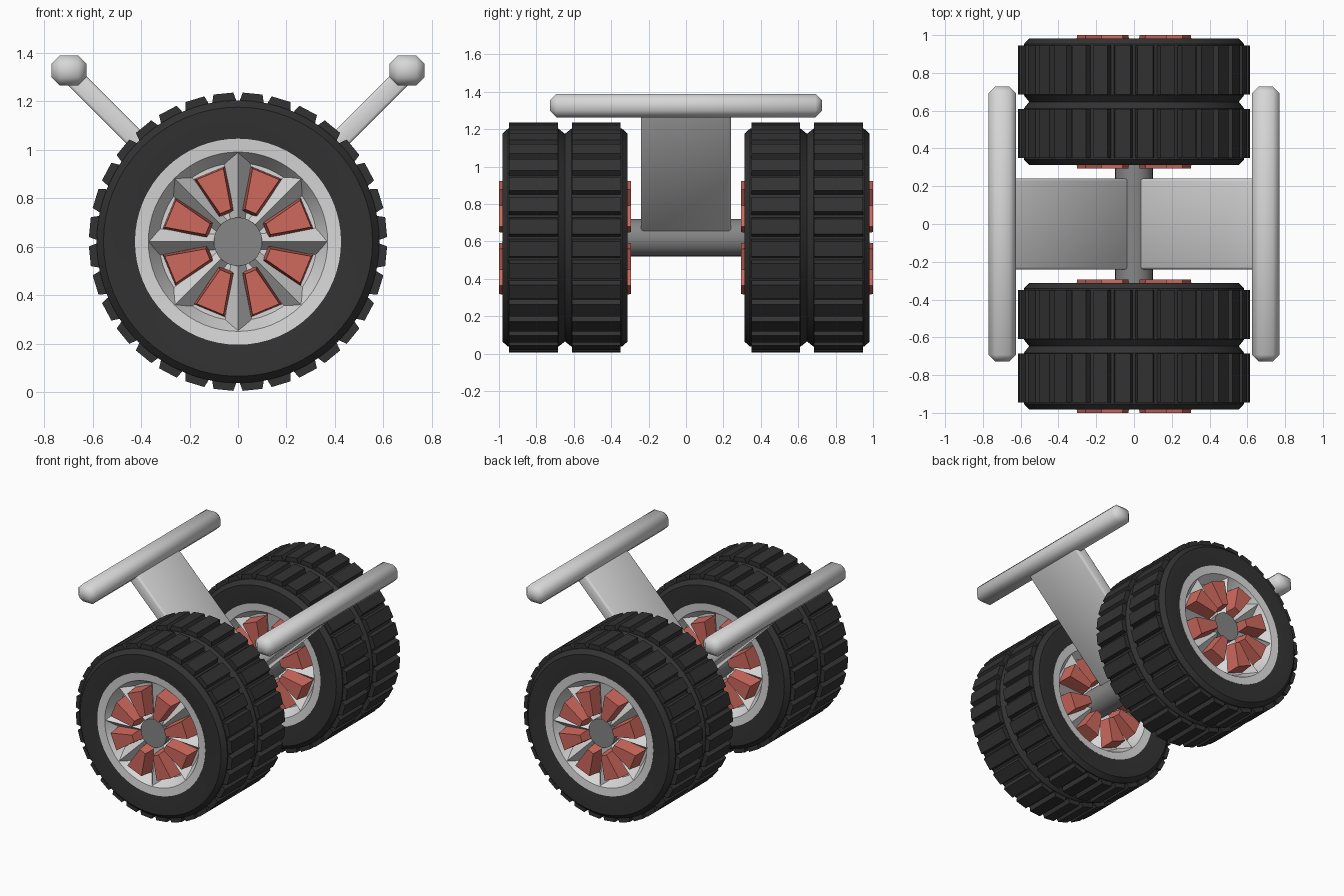
import bpy, bmesh, math
from mathutils import Matrix, Vector

if "Cube" in bpy.data.objects:
    bpy.data.objects.remove(bpy.data.objects["Cube"])

AXLE_Z = 0.62
WHEEL_Y = 0.647


def material(name, rgb):
    m = bpy.data.materials.new(name)
    m.diffuse_color = (*rgb, 1)
    m.use_nodes = True
    m.node_tree.nodes["Principled BSDF"].inputs["Base Color"].default_value = m.diffuse_color
    return m


RUBBER = material("black rubber", (0.032, 0.032, 0.032))
LIGHT = material("light grey metal", (0.68, 0.68, 0.68))
DARK = material("mid grey metal", (0.24, 0.24, 0.24))
RED = material("soft red", (0.62, 0.14, 0.11))


def finish(name, bm, mat, smooth=None):
    bmesh.ops.recalc_face_normals(bm, faces=bm.faces)
    me = bpy.data.meshes.new(name)
    bm.to_mesh(me)
    bm.free()
    ob = bpy.data.objects.new(name, me)
    bpy.context.collection.objects.link(ob)
    me.materials.append(mat)
    if smooth:
        bpy.ops.object.select_all(action='DESELECT')
        ob.select_set(True)
        bpy.context.view_layer.objects.active = ob
        bpy.ops.object.shade_smooth_by_angle(angle=math.radians(smooth))
    return ob


def lathe(name, profile, mat, y, steps=64, smooth=30):
    """Spin a closed (radius, y) profile around the axle."""
    bm = bmesh.new()
    rings = []
    for i in range(steps):
        a = math.tau * i / steps
        rings.append([bm.verts.new((r * math.cos(a), y + w, AXLE_Z + r * math.sin(a)))
                      for r, w in profile])
    n = len(profile)
    for i in range(steps):
        p, q = rings[i], rings[(i + 1) % steps]
        for j in range(n):
            k = (j + 1) % n
            bm.faces.new((p[j], p[k], q[k], q[j]))
    return finish(name, bm, mat, smooth)


def loft(bm, start, end, angle, y):
    """Join two (x, y, radius) sections, turned around the axle."""
    rot = Matrix.Rotation(angle, 3, 'Y')
    a, b = [[bm.verts.new(rot @ Vector(p) + Vector((0, y, AXLE_Z))) for p in s]
            for s in (start, end)]
    bm.faces.new(a)
    bm.faces.new(b)
    for i in range(len(a)):
        j = (i + 1) % len(a)
        bm.faces.new((a[i], a[j], b[j], b[i]))


def rect(hx, y0, y1, r):
    return [(-hx, y0, r), (hx, y0, r), (hx, y1, r), (-hx, y1, r)]


def spoke_section(w, edge, ridge, r):
    return [(-w, edge, r), (0, ridge, r), (w, edge, r),
            (w, -edge, r), (0, -ridge, r), (-w, -edge, r)]


def wheel(tag, y):
    # Tyre with chamfered shoulders and a centre groove
    half = [(0.555, 0), (0.583, 0.035), (0.583, 0.305), (0.555, 0.335),
            (0.50, 0.334), (0.418, 0.325)]
    tyre = half[::-1] + [(r, -w) for r, w in half[1:]]
    lathe(tag + "_tyre", tyre, RUBBER, y, 64, 35)

    # Two rows of tread blocks
    bm = bmesh.new()
    for i in range(32):
        a = math.tau * (i + 0.5) / 32
        for y0, y1 in ((0.038, 0.298), (-0.298, -0.038)):
            loft(bm, rect(0.054, y0, y1, 0.565), rect(0.041, y0, y1, 0.614), a, y)
    finish(tag + "_tread", bm, RUBBER)

    # Rim ring with a recessed disc
    half = [(0.425, 0.327), (0.37, 0.322), (0.325, 0.245), (0.05, 0.245)]
    lathe(tag + "_rim", half + [(r, -w) for r, w in half[::-1]], LIGHT, y)

    # Eight ridged spokes
    bm = bmesh.new()
    for i in range(8):
        loft(bm, spoke_section(0.045, 0.22, 0.297, 0.07),
             spoke_section(0.075, 0.225, 0.318, 0.375), math.tau * i / 8, y)
    finish(tag + "_spokes", bm, LIGHT)

    # Red wedges between the spokes, on both faces
    bm = bmesh.new()
    for i in range(8):
        for s in (-1, 1):
            base = [(-0.036, s * .23, .122), (0.036, s * .23, .122),
                    (0.07, s * .23, .308), (-0.07, s * .23, .308)]
            top = [(-0.024, s * .353, .135), (0.024, s * .353, .135),
                   (0.06, s * .353, .302), (-0.06, s * .353, .302)]
            loft(bm, base, top, math.tau * (i + 0.5) / 8, y)
    finish(tag + "_red_wedges", bm, RED)


def box(name, size, loc, mat, bevel, segments, tilt=0.0):
    bm = bmesh.new()
    bmesh.ops.create_cube(bm, size=1)
    bmesh.ops.scale(bm, vec=size, verts=bm.verts)
    bmesh.ops.bevel(bm, geom=bm.edges[:], offset=bevel, segments=segments,
                    profile=0.5, affect='EDGES')
    bmesh.ops.transform(bm, matrix=Matrix.Translation(loc) @ Matrix.Rotation(tilt, 4, 'Y'),
                        verts=bm.verts)
    return finish(name, bm, mat, 50)


wheel("front_wheel", -WHEEL_Y)
wheel("back_wheel", WHEEL_Y)

# Axle whose ends show as the hubs
bm = bmesh.new()
bmesh.ops.create_cone(bm, cap_ends=True, segments=32, radius1=0.1, radius2=0.1, depth=1.9,
                      matrix=Matrix.Translation((0, 0, AXLE_Z)) @ Matrix.Rotation(math.pi / 2, 4, 'X'))
finish("axle", bm, DARK, 30)

# Slanted arms and the bars on their ends
for side, s in (("left", -1), ("right", 1)):
    d = 0.51 * math.sqrt(0.5)
    box(side + "_arm", (0.08, 0.48, 0.92), (s * d, 0, AXLE_Z + d), LIGHT, 0.012, 2, s * math.pi / 4)
    box(side + "_bar", (0.145, 1.455, 0.125), (s * 0.697, 0, 1.326), LIGHT, 0.035, 1)
